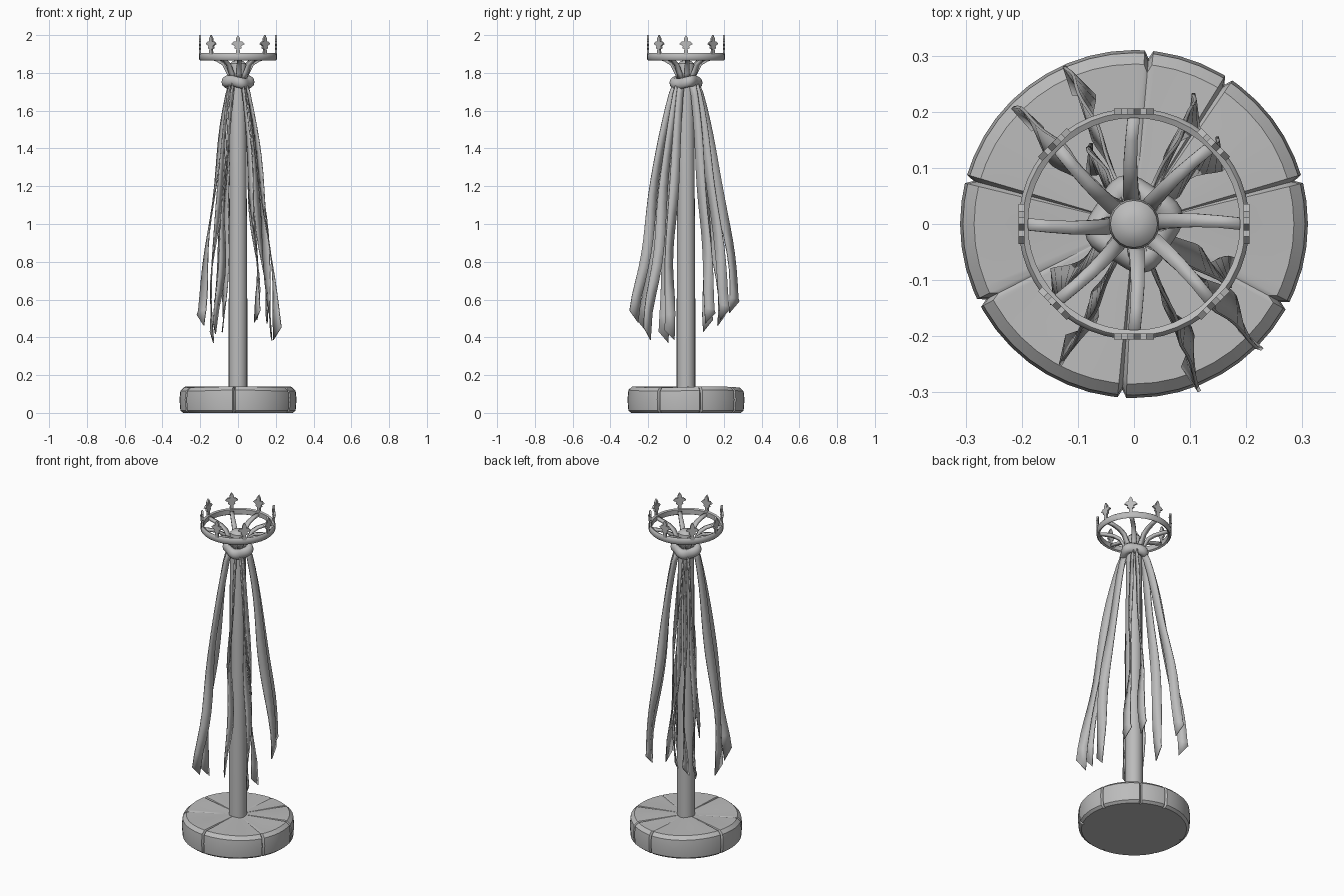
import bpy, bmesh, math, random
from mathutils import Vector

random.seed(4)
if "Cube" in bpy.data.objects:
    bpy.data.objects.remove(bpy.data.objects["Cube"])

grey = bpy.data.materials.new("weathered grey")
grey.use_nodes = True
grey.diffuse_color = (0.5, 0.5, 0.5, 1)
grey.node_tree.nodes["Principled BSDF"].inputs["Base Color"].default_value = (0.5, 0.5, 0.5, 1)


def finish(name, bm, smooth=35):
    bmesh.ops.recalc_face_normals(bm, faces=bm.faces)
    mesh = bpy.data.meshes.new(name)
    bm.to_mesh(mesh)
    bm.free()
    mesh.materials.append(grey)
    ob = bpy.data.objects.new(name, mesh)
    bpy.context.collection.objects.link(ob)
    if smooth:
        bpy.ops.object.select_all(action='DESELECT')
        ob.select_set(True)
        bpy.context.view_layer.objects.active = ob
        bpy.ops.object.shade_smooth_by_angle(angle=math.radians(smooth))
    return ob


def polar(r, a, z):
    return Vector((r * math.cos(a), r * math.sin(a), z))


def lathe(bm, profile, angles, closed=False, shape=lambda r, z, a: (r, z)):
    """Turn an (r, z) profile about z; shape can bend it by angle."""
    rings = []
    for a in angles:
        pts = [shape(r, z, a) for r, z in profile]
        rings.append([bm.verts.new(polar(r, a, z)) for r, z in pts])
    n = len(profile)
    for i, ring in enumerate(rings):
        nxt = rings[(i + 1) % len(rings)]
        for j in range(n if closed else n - 1):
            k = (j + 1) % n
            bm.faces.new((ring[j], nxt[j], nxt[k], ring[k]))
    if not closed:
        bm.faces.new([r[0] for r in rings])
        bm.faces.new([r[-1] for r in rings])


def even(n):
    return [math.tau * i / n for i in range(n)]


def strip(name, points, sides, widths, thick, smooth=40, slant=0):
    """Flat band along points, spread along the side vectors."""
    bm = bmesh.new()
    rows = []
    last = len(points) - 1
    for i, (p, s, w) in enumerate(zip(points, sides, widths)):
        drop = Vector((0, 0, slant if i == last else 0))
        rows.append([bm.verts.new(p - s * w / 2), bm.verts.new(p + s * w / 2 + drop)])
    for a, b in zip(rows, rows[1:]):
        bm.faces.new((a[0], a[1], b[1], b[0]))
    ob = finish(name, bm, smooth)
    mod = ob.modifiers.new("thickness", 'SOLIDIFY')
    mod.thickness = thick
    mod.offset = 0
    return ob


# Round base with radial splits
splits = [math.radians(d) for d in (15, 57, 85, 165, 207, 266, 332)]
angles = sorted(even(48) + [s + d for s in splits for d in (-0.025, 0, 0.025)])


def split_shape(r, z, a):
    if a in splits and r > 0.06:
        return r - 0.014, z - (0.006 if z > 0.1 else 0)
    return r, z + (0.003 * math.sin(3 * a) if z > 0.1 else 0)


bm = bmesh.new()
lathe(bm, [(0.29, 0), (0.305, 0.012), (0.31, 0.07), (0.305, 0.118), (0.285, 0.137),
           (0.18, 0.137), (0.05, 0.137)], angles, shape=split_shape)
finish("base", bm)

# Pole with a domed top
bm = bmesh.new()
lathe(bm, [(0.049, 0.12), (0.049, 0.6), (0.046, 1.2), (0.045, 1.83), (0.042, 1.85),
           (0.03, 1.862), (0.012, 1.867)], even(20))
finish("pole", bm)

# Lumpy knotted cloth around the pole
bm = bmesh.new()
section = [(0.058 + 0.024 * math.cos(t), 1.75 + 0.03 * math.sin(t)) for t in even(10)]


def lump(r, z, a):
    puff = math.sin(4 * a + 0.6)
    return r + 0.007 * puff * (r > 0.05), z + 0.008 * math.sin(2 * a)


lathe(bm, section, even(40), closed=True, shape=lump)
finish("knot", bm, 60)

# Crown hoop
bm = bmesh.new()
lathe(bm, [(0.189, 1.872), (0.199, 1.866), (0.206, 1.873), (0.206, 1.899),
           (0.199, 1.906), (0.189, 1.901)], even(48), closed=True)
finish("crown_hoop", bm, 50)

# Curved crown arms and pointed finials, eight of each
half = [(0.011, 1.895), (0.009, 1.925), (0.02, 1.932), (0.016, 1.943), (0.036, 1.953),
        (0.022, 1.967), (0.011, 1.966), (0.012, 1.98)]
outline = half + [(0, 2.0)] + [(-x, z) for x, z in reversed(half)]
for i, a in enumerate(even(8)):
    tangent = Vector((-math.sin(a), math.cos(a), 0))
    arm = [polar(r, a + bend, z) for r, z, bend in
           ((0.035, 1.76, 0), (0.055, 1.8, 0.1), (0.078, 1.845, 0.08),
            (0.11, 1.866, 0.06), (0.15, 1.878, 0.03), (0.195, 1.886, 0))]
    strip(f"crown_arm_{i + 1}", arm, [tangent] * 6,
          (0.03, 0.028, 0.026, 0.024, 0.022, 0.022), 0.014)

    bm = bmesh.new()
    face = bm.faces.new([bm.verts.new(polar(0.195, a, z) + tangent * x) for x, z in outline])
    out = bmesh.ops.extrude_face_region(bm, geom=[face])
    moved = [v for v in out["geom"] if isinstance(v, bmesh.types.BMVert)]
    bmesh.ops.translate(bm, verts=moved, vec=polar(0.011, a, 0))
    finish(f"finial_{i + 1}", bm, 0)

# Hanging ribbons: x, y and z of each loose end
ends = [(-0.11, 0.27, 0.53), (-0.20, 0.19, 0.46), (-0.08, 0.13, 0.43), (0.11, 0.21, 0.49),
        (0.15, 0.13, 0.47), (0.18, -0.10, 0.44), (0.21, -0.19, 0.45), (0.11, -0.26, 0.54),
        (-0.11, -0.22, 0.48), (-0.15, -0.12, 0.43)]
STEPS = 16
for i, (x, y, z_end) in enumerate(ends):
    a, reach = math.atan2(y, x), math.hypot(x, y)
    phase = random.uniform(0, math.tau)
    lean = math.copysign(1, -x * y) * 0.35
    points, sides, widths = [], [], []
    for k in range(STEPS + 1):
        t = k / STEPS
        spread = 0.045 + (reach - 0.045) * t ** 0.72
        sway = 0.012 * t * math.sin(9 * t + phase)
        p = polar(spread + sway, a + 0.05 * t * math.sin(12 * t + phase), 1.77 + (z_end - 1.77) * t)
        twist = math.pi / 2 + lean + 0.55 * t * math.sin(8 * t + phase)
        points.append(p)
        sides.append(polar(1, twist, 0.12 * math.sin(5 * t + phase)))
        widths.append(0.036 + 0.018 * min(1, 2 * t))
    strip(f"ribbon_{i + 1}", points, sides, widths, 0.006, 30,
          slant=0.06 * math.copysign(1, y))
